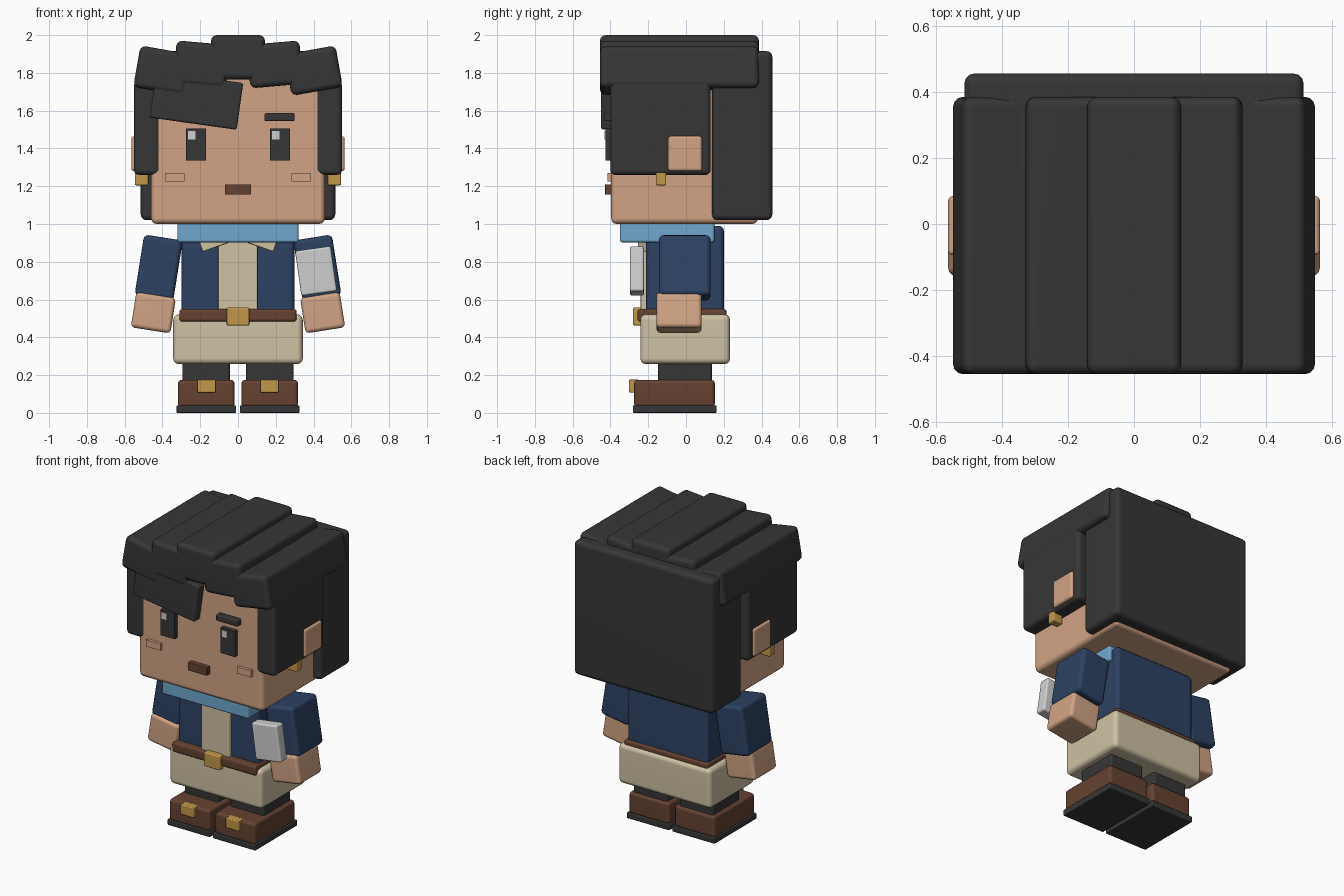
import bpy, bmesh, math
from mathutils import Matrix


def material(name, rgb):
    m = bpy.data.materials.new(name)
    m.diffuse_color = (*rgb, 1)
    return m


DARK = material("charcoal", (0.037, 0.037, 0.037))
SKIN = material("skin", (0.64, 0.37, 0.23))
NAVY = material("navy", (0.026, 0.054, 0.125))
BLUE = material("sky blue", (0.16, 0.39, 0.61))
BEIGE = material("beige", (0.62, 0.54, 0.37))
BROWN = material("brown", (0.13, 0.054, 0.03))
GOLD = material("gold", (0.54, 0.31, 0.065))
WHITE = material("pale grey", (0.62, 0.62, 0.62))


def block(name, mat, x, y, z, bevel=0.02, tilt=0.0):
    """Rounded box from (min, max) ranges, tilted about its own y axis (degrees)."""
    size = [r[1] - r[0] for r in (x, y, z)]
    bm = bmesh.new()
    bmesh.ops.create_cube(bm, size=1, matrix=Matrix.Diagonal((*size, 1)))
    me = bpy.data.meshes.new(name)
    bm.to_mesh(me)
    bm.free()
    me.materials.append(mat)
    ob = bpy.data.objects.new(name, me)
    ob.location = [(r[0] + r[1]) / 2 for r in (x, y, z)]
    ob.rotation_euler.y = math.radians(tilt)
    bpy.context.collection.objects.link(ob)
    if bevel:
        for p in me.polygons:
            p.use_smooth = True
        b = ob.modifiers.new("round", 'BEVEL')
        b.width = min(bevel, min(size) * 0.4)
        b.segments = 3
        w = ob.modifiers.new("normals", 'WEIGHTED_NORMAL')
        w.keep_sharp = True
    return ob


def pair(name, mat, x, y, z, bevel=0.02, tilt=0.0):
    """Right-hand block (+x) and its mirror image."""
    block("right_" + name, mat, x, y, z, bevel, tilt)
    block("left_" + name, mat, (-x[1], -x[0]), y, z, bevel, -tilt)


def around(c, w):
    return (c - w / 2, c + w / 2)


# Head and face
block("head", SKIN, (-0.46, 0.46), (-0.396, 0.38), (1.0, 1.84), 0.03)
pair("ear", SKIN, (0.44, 0.565), (-0.095, 0.085), (1.28, 1.465), 0.015)
pair("earring", GOLD, (0.475, 0.545), (-0.16, -0.105), (1.205, 1.285), 0.006)
pair("eye", DARK, (0.17, 0.275), (-0.425, -0.38), (1.335, 1.505), 0)
for side, x in (("left", -0.245), ("right", 0.2)):
    block(side + "_eye_glint", WHITE, around(x, 0.042), (-0.432, -0.42), (1.447, 1.493), 0)
block("eyebrow", DARK, (0.14, 0.30), (-0.435, -0.38), (1.545, 1.587), 0.008)
pair("cheek", SKIN, (0.283, 0.387), (-0.415, -0.38), (1.225, 1.27), 0)
block("mouth", BROWN, (-0.07, 0.07), (-0.428, -0.38), (1.155, 1.21), 0.004)

# Hair
HY = (-0.456, 0.386)
block("hair_strip_centre", DARK, (-0.143, 0.143), HY, (1.765, 2.0), 0.03)
pair("hair_strip_middle", DARK, around(0.195, 0.28), HY, around(1.845, 0.23), 0.03, -5)
pair("hair_strip_outer", DARK, around(0.40, 0.275), HY, around(1.812, 0.222), 0.03, -10)
block("hair_fringe", DARK, around(-0.22, 0.465), (-0.45, -0.36), around(1.655, 0.25), 0.012, 8)
pair("side_hair", DARK, (0.41, 0.55), (-0.40, 0.13), (1.26, 1.76), 0.025)
block("back_hair", DARK, (-0.515, 0.515), (0.138, 0.457), (1.02, 1.915), 0.03)

# Torso and clothing
block("jacket", NAVY, (-0.298, 0.298), (-0.213, 0.2), (0.48, 0.99), 0.025)
block("shirt_front", BEIGE, (-0.105, 0.103), (-0.24, -0.18), (0.5, 0.96), 0.008)
pair("shirt_collar", BEIGE, around(0.12, 0.17), (-0.255, -0.2), around(0.919, 0.08), 0.005, 19.5)
block("scarf", BLUE, (-0.32, 0.32), (-0.35, 0.15), (0.903, 1.02), 0.012)
block("shorts", BEIGE, (-0.343, 0.343), (-0.242, 0.233), (0.258, 0.522), 0.03)
block("belt", BROWN, (-0.31, 0.31), (-0.257, 0.215), (0.483, 0.55), 0.015)
block("belt_buckle", GOLD, (-0.06, 0.06), (-0.28, -0.23), (0.463, 0.558), 0.008)

# Arms, with a pale panel in front of one sleeve
pair("sleeve", NAVY, around(0.42, 0.207), (-0.143, 0.13), around(0.768, 0.325), 0.025, -9)
pair("hand", SKIN, around(0.448, 0.212), (-0.157, 0.083), around(0.531, 0.19), 0.022, -9)
block("sleeve_panel", WHITE, around(0.413, 0.19), (-0.297, -0.223), around(0.751, 0.24), 0.012, -8)

# Legs and boots
pair("leg", DARK, (0.043, 0.295), (-0.148, 0.137), (0.1, 0.35), 0.015)
pair("boot", BROWN, (0.018, 0.318), (-0.275, 0.153), (0.03, 0.175), 0.02)
pair("boot_sole", DARK, (0.01, 0.325), (-0.281, 0.162), (0.0, 0.04), 0.006)
pair("boot_buckle", GOLD, (0.118, 0.215), (-0.302, -0.25), (0.108, 0.176), 0.006)
